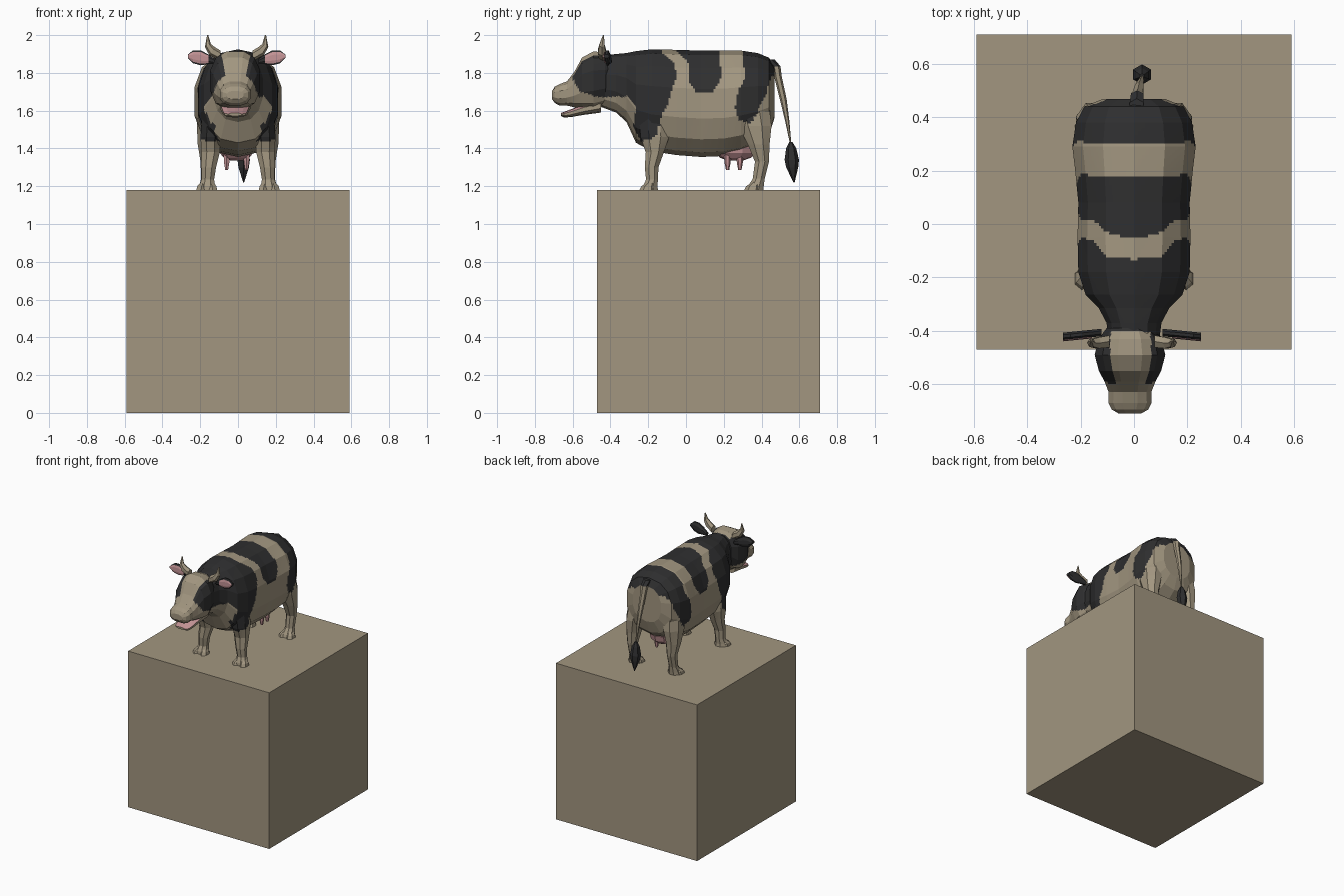
import bpy, bmesh, math
from mathutils import Vector as V

# Flat colours
COLOURS = {"tan": (0.36, 0.305, 0.215), "black": (0.028, 0.028, 0.029),
           "pink": (0.56, 0.30, 0.31)}
NAMES = list(COLOURS)
MATS = []
for n, c in COLOURS.items():
    m = bpy.data.materials.new(n)
    m.diffuse_color = (*c, 1)
    MATS.append(m)

# Hide patches as side-view outlines (y, z)
PATCHES = [
    [(-.62, 2), (-.14, 2), (-.13, 1.91), (-.06, 1.85), (-.05, 1.78), (-.09, 1.66),
     (-.13, 1.56), (-.16, 1.46), (-.24, 1.44), (-.28, 1.52), (-.265, 1.62),
     (-.31, 1.675), (-.46, 1.67), (-.56, 1.70), (-.6, 1.77)],
    [(-.045, 2), (-.045, 1.91), (0, 1.87), (.02, 1.83), (.015, 1.75), (.05, 1.705),
     (.15, 1.705), (.19, 1.78), (.18, 1.86), (.17, 2)],
    [(.295, 2), (.3, 1.86), (.315, 1.79), (.27, 1.68), (.26, 1.61), (.285, 1.545),
     (.35, 1.535), (.39, 1.62), (.425, 1.69), (.45, 1.78), (.55, 1.80), (.55, 2)],
]


def inside(poly, y, z):
    hit = False
    for (y1, z1), (y2, z2) in zip(poly, poly[1:] + poly[:1]):
        if (z1 > z) != (z2 > z) and y < y1 + (z - z1) * (y2 - y1) / (z2 - z1):
            hit = not hit
    return hit


def hide(p, n):
    # pale blaze down the face
    if p.y < -.40 and abs(p.x + .012) < .055 + max(0, p.z - 1.78) * .2:
        return "tan"
    return "black" if any(inside(q, p.y, p.z) for q in PATCHES) else "tan"


def finish(bm, name, colour):
    bmesh.ops.recalc_face_normals(bm, faces=bm.faces)
    for f in bm.faces:
        key = colour if isinstance(colour, str) else colour(f.calc_center_median(), f.normal)
        f.material_index = NAMES.index(key)
    me = bpy.data.meshes.new(name)
    bm.to_mesh(me)
    bm.free()
    for m in MATS:
        me.materials.append(m)
    ob = bpy.data.objects.new(name, me)
    bpy.context.collection.objects.link(ob)
    return ob


def loft(name, rings, colour, sides=8, power=2.0, k=1, step=9.0):
    """Skin faceted rings (centre, half-axis a, half-axis b); k and step split the flat facets."""
    loops = []
    for c, a, b in rings:
        c, a, b = V(c), V(a), V(b)
        pts = []
        for i in range(sides):
            t = 2 * math.pi * (i + .5) / sides
            u, w = math.cos(t), math.sin(t)
            pts.append(c + a * math.copysign(abs(u) ** (2 / power), u)
                       + b * math.copysign(abs(w) ** (2 / power), w))
        loops.append([pts[i].lerp(pts[(i + 1) % sides], j / k)
                      for i in range(sides) for j in range(k)])
    fine = [loops[0]]
    for i in range(len(loops) - 1):
        m = max(1, round((V(rings[i + 1][0]) - V(rings[i][0])).length / step))
        for j in range(1, m + 1):
            fine.append([p.lerp(q, j / m) for p, q in zip(loops[i], loops[i + 1])])
    bm = bmesh.new()
    vs = [[bm.verts.new(p) for p in lp] for lp in fine]
    n = len(vs[0])
    for r, s in zip(vs, vs[1:]):
        for i in range(n):
            bm.faces.new((r[i], r[(i + 1) % n], s[(i + 1) % n], s[i]))
    bm.faces.new(vs[0])
    bm.faces.new(vs[-1])
    return finish(bm, name, colour)


def along_y(rows, x=0):      # rows: y, bottom, top, half width
    return [((x, y, (lo + hi) / 2), (w, 0, 0), (0, 0, (hi - lo) / 2)) for y, lo, hi, w in rows]


def along_z(rows, s=1):      # rows: z, x, y, rx, ry
    return [((s * x, y, z), (rx, 0, 0), (0, ry, 0)) for z, x, y, rx, ry in rows]


# Block the cow stands on
bm = bmesh.new()
bmesh.ops.create_cube(bm, size=1.18)
bmesh.ops.translate(bm, verts=bm.verts, vec=(0, .12, .59))
finish(bm, "block", "tan")

# Body with neck
loft("body", along_y([
    (-.45, 1.62, 1.89, .095), (-.37, 1.59, 1.90, .105), (-.315, 1.54, 1.905, .135),
    (-.265, 1.43, 1.915, .185), (-.18, 1.385, 1.925, .213), (-.05, 1.365, 1.922, .216),
    (.08, 1.355, 1.918, .213), (.20, 1.36, 1.918, .225), (.29, 1.38, 1.918, .236),
    (.38, 1.42, 1.905, .222), (.44, 1.47, 1.88, .19), (.468, 1.56, 1.83, .12)]),
    hide, sides=14, power=2.35, k=8, step=.011)

# Head and upper muzzle
HX = -.015
loft("head", along_y([
    (-.39, 1.68, 1.895, .09), (-.43, 1.62, 1.912, .12), (-.49, 1.60, 1.918, .136),
    (-.55, 1.605, 1.885, .12), (-.59, 1.615, 1.81, .098), (-.63, 1.625, 1.757, .082),
    (-.67, 1.625, 1.742, .083), (-.695, 1.64, 1.728, .07), (-.709, 1.66, 1.705, .045)], HX),
    hide, sides=12, power=2.5, k=8, step=.011)

# Lower jaw with pink mouth floor
loft("lower_jaw", along_y([
    (-.45, 1.59, 1.66, .085), (-.54, 1.578, 1.635, .075), (-.61, 1.566, 1.607, .066),
    (-.645, 1.564, 1.594, .058), (-.662, 1.572, 1.588, .035)], HX),
    lambda p, n: "pink" if n.z > .4 and p.y < -.5 else "tan", sides=10, power=2.4)

for s, side in ((-1, "left"), (1, "right")):
    # Horns
    loft(side + "_horn", [
        ((HX * .5 + s * .085, -.44, 1.89), (0, .026, 0), (0, 0, .028)),
        ((HX * .5 + s * .13, -.445, 1.915), (0, .024, 0), (s * -.014, 0, .022)),
        ((HX * .5 + s * .152, -.445, 1.945), (0, .017, 0), (s * -.016, 0, .008)),
        ((HX * .5 + s * .153, -.437, 2.0), (0, .003, 0), (s * -.003, 0, 0))], "tan", 6)

    # Ears with pink insides
    def leaf(y, dy, f):
        return [((HX * .5 + s * x, y - (x - .1) * .1, z), (0, dy, 0), (0, 0, r * f))
                for x, z, r in ((.115, 1.86, .015), (.15, 1.872, .028), (.19, 1.88, .043),
                                (.23, 1.885, .037), (.258, 1.888, .010))]
    loft(side + "_ear", leaf(-.405, .015, 1), "black", 8)
    loft(side + "_ear_inside", leaf(-.42, .004, .72)[1:], "pink", 6)

    # Front legs
    loft("front_leg_" + side, along_z([
        (1.64, .13, -.17, .06, .09), (1.46, .145, -.165, .058, .082),
        (1.38, .145, -.165, .053, .052), (1.30, .155, -.182, .042, .039),
        (1.235, .16, -.18, .036, .034), (1.20, .163, -.19, .046, .042),
        (1.18, .163, -.19, .05, .045)], s), hide, 8, k=4, step=.012)
    # Back legs
    loft("back_leg_" + side, along_z([
        (1.70, .13, .33, .08, .11), (1.52, .155, .365, .068, .095),
        (1.42, .165, .385, .052, .062), (1.33, .165, .402, .036, .04),
        (1.24, .165, .385, .033, .034), (1.20, .165, .37, .044, .045),
        (1.18, .165, .365, .05, .048)], s), hide, 8, k=4, step=.012)
    # Cloven hooves
    for leg, y in (("front", -.205), ("back", .35)):
        for toe in (-1, 1):
            loft(f"{leg}_hoof_{side}", along_z([
                (1.18, .165 + toe * .03, y, .029, .042),
                (1.20, .165 + toe * .028, y + .005, .026, .036),
                (1.225, .163 + toe * .018, y + .02, .014, .016)], s), "tan", 6)

# Udder and teats
loft("udder", along_z([
    (1.42, -.008, .265, .10, .12), (1.375, -.008, .265, .092, .108),
    (1.35, -.008, .262, .07, .08), (1.337, -.008, .26, .035, .045)]), "pink", 10)
for x in (-.06, .045):
    for y in (.22, .285):
        loft("teat", along_z([(1.37, x, y, .019, .019), (1.325, x, y, .016, .016),
                              (1.287, x, y, .009, .009)]), "pink", 6)

# Tail and tuft
loft("tail", along_z([
    (1.87, .01, .44, .03, .03), (1.835, .012, .478, .027, .022), (1.78, .015, .487, .022, .02),
    (1.66, .02, .515, .018, .018), (1.54, .027, .537, .011, .011), (1.43, .03, .553, .004, .004)]),
    lambda p, n: "black" if p.z > 1.82 else "tan", 6)
loft("tail_tuft", along_z([
    (1.435, .03, .555, .008, .008), (1.40, .03, .557, .027, .027), (1.34, .03, .56, .038, .038),
    (1.30, .03, .562, .032, .032), (1.22, .03, .572, .003, .003)]), "black", 6)
